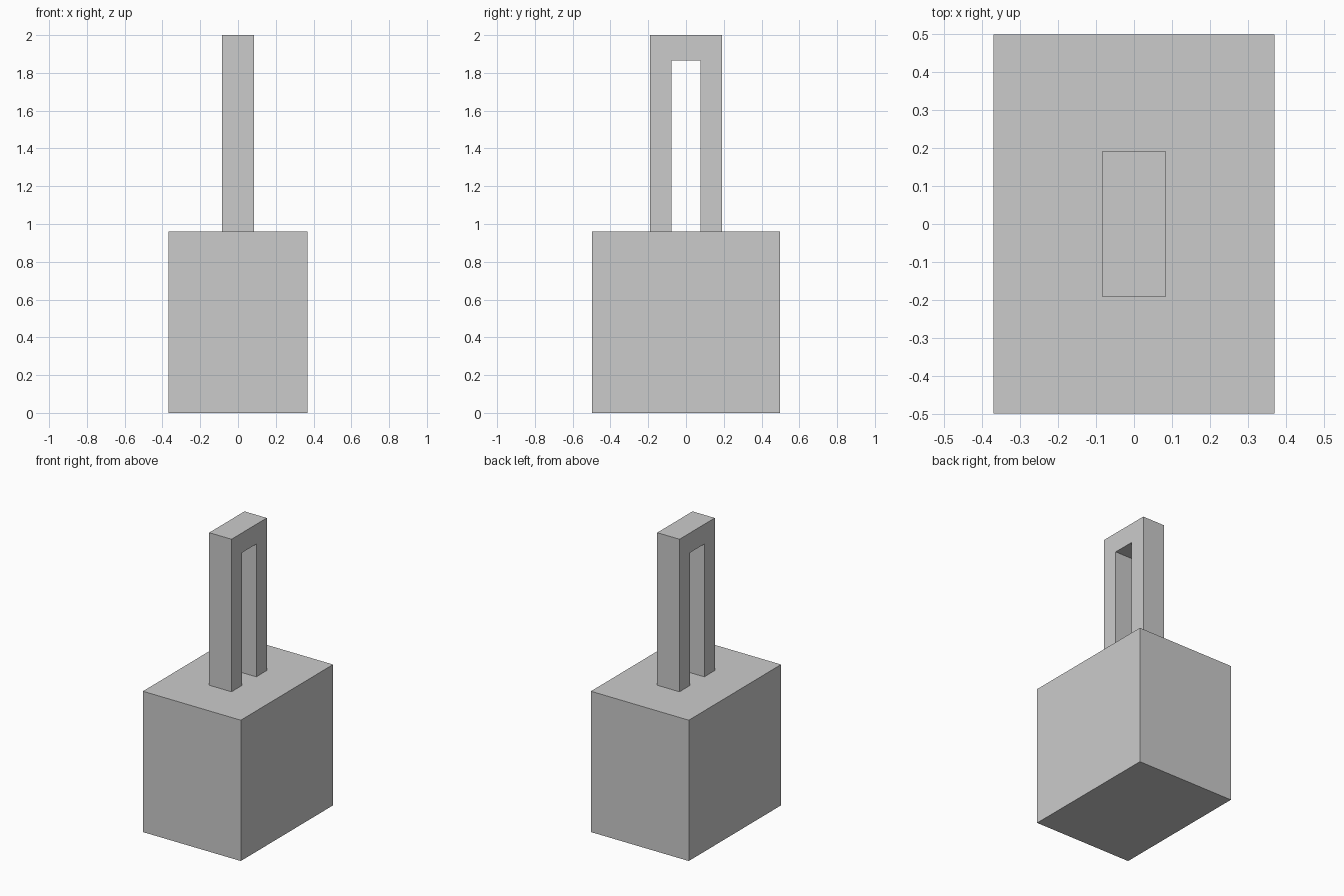
import bpy
import bmesh

if "Cube" in bpy.data.objects:
    bpy.data.objects.remove(bpy.data.objects["Cube"])


def extrude_profile(name, points, half_width):
    """Extrude a closed (y, z) profile along x, centred on x = 0."""
    bm = bmesh.new()
    face = bm.faces.new([bm.verts.new((-half_width, y, z)) for y, z in points])
    ext = bmesh.ops.extrude_face_region(bm, geom=[face], use_keep_orig=True)
    verts = [g for g in ext["geom"] if isinstance(g, bmesh.types.BMVert)]
    bmesh.ops.translate(bm, verts=verts, vec=(2 * half_width, 0, 0))
    bmesh.ops.recalc_face_normals(bm, faces=bm.faces)
    mesh = bpy.data.meshes.new(name)
    bm.to_mesh(mesh)
    bm.free()
    obj = bpy.data.objects.new(name, mesh)
    bpy.context.collection.objects.link(obj)
    return obj


BODY_TOP = 0.96

# Solid block body
extrude_profile("body", [(-0.497, 0), (0.497, 0), (0.497, BODY_TOP), (-0.497, BODY_TOP)], 0.369)

# Upright loop handle: half profile mirrored into an upside-down U
half = [(0.077, 1.865), (0.077, BODY_TOP), (0.19, BODY_TOP), (0.19, 2.0)]
extrude_profile("handle", half + [(-y, z) for y, z in reversed(half)], 0.084)
